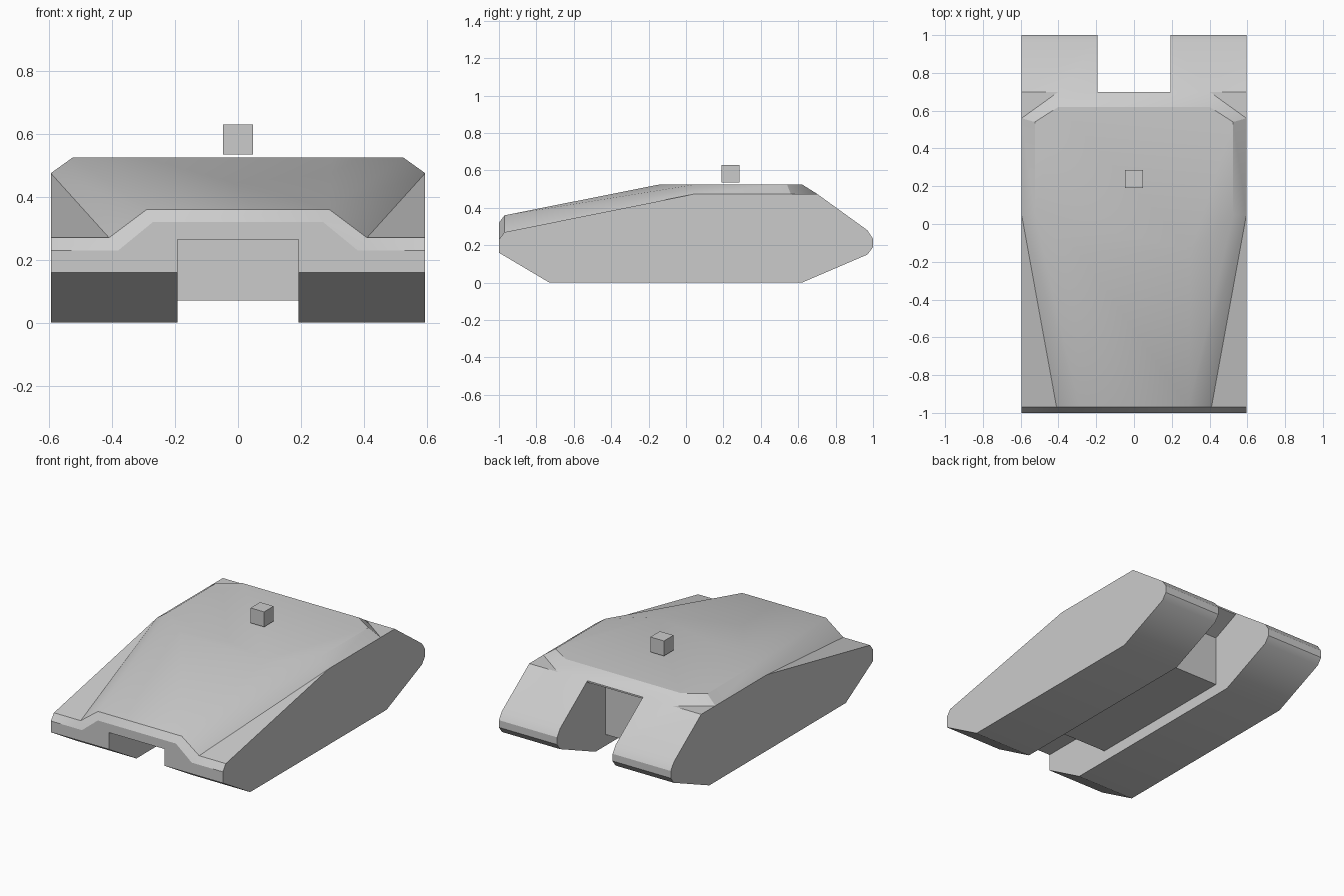
import bpy, bmesh
import math

if "Cube" in bpy.data.objects:
    bpy.data.objects.remove(bpy.data.objects["Cube"])


def finish(name, bm):
    bmesh.ops.recalc_face_normals(bm, faces=bm.faces)
    mesh = bpy.data.meshes.new(name)
    bm.to_mesh(mesh)
    bm.free()
    ob = bpy.data.objects.new(name, mesh)
    bpy.context.collection.objects.link(ob)
    return ob


def side_extrusion(name, profile, half_width):
    """Extrude a (y, z) profile symmetrically along x."""
    bm = bmesh.new()
    face = bm.faces.new([bm.verts.new((-half_width, y, z)) for y, z in profile])
    new = bmesh.ops.extrude_face_region(bm, geom=[face])["geom"]
    verts = [v for v in new if isinstance(v, bmesh.types.BMVert)]
    bmesh.ops.translate(bm, verts=verts, vec=(2 * half_width, 0, 0))
    return finish(name, bm)


def mirrored_hull(name, points):
    """Convex solid around points given for one side only."""
    bm = bmesh.new()
    for x, y, z in points:
        bm.verts.new((x, y, z))
        bm.verts.new((-x, y, z))
    res = bmesh.ops.convex_hull(bm, input=bm.verts)
    loose = [v for v in bm.verts if not v.link_faces]
    bmesh.ops.delete(bm, geom=loose, context='VERTS')
    bmesh.ops.dissolve_limit(bm, angle_limit=0.01, verts=bm.verts, edges=bm.edges)
    return finish(name, bm)


def combine(target, tool, operation):
    mod = target.modifiers.new("combine", 'BOOLEAN')
    mod.operation = operation
    mod.solver = 'EXACT'
    mod.object = tool
    bpy.context.view_layer.objects.active = target
    bpy.ops.object.modifier_apply(modifier=mod.name)
    bpy.data.objects.remove(tool)


# Lower hull with the side pod outline
hull = side_extrusion("hull", [
    (-1, .16), (-.73, 0), (.62, 0), (.97, .15), (1, .19), (1, .235),
    (.97, .28), (.7, .475), (.05, .475), (-.97, .27), (-1, .23)], .595)

# Raised, chamfered deck tapering towards the nose
deck = mirrored_hull("deck", [
    (.38, -1, .23), (.27, -1, .32), (.41, -.97, .27), (.29, -.97, .36),
    (.3, -.14, .525), (.525, .05, .525), (.595, .05, .475),
    (.525, .54, .525), (.595, .56, .475), (.4, .62, .525), (.4, .7, .475),
    (.38, -1, .2), (.4, .65, .3)])
combine(hull, deck, 'UNION')

# Channel between the pods, leaving the belly box
channel = side_extrusion("channel_cutter", [
    (-1.1, -.1), (-1.1, .265), (-.5, .265), (-.5, .07), (.52, .07),
    (.52, .385), (.7, .465), (.7, .7), (1.1, .7), (1.1, -.1)], .192)
combine(hull, channel, 'DIFFERENCE')

bpy.ops.object.select_all(action='DESELECT')
hull.select_set(True)
bpy.context.view_layer.objects.active = hull
bpy.ops.object.shade_smooth_by_angle(angle=math.radians(30))

# Small marker cube floating over the deck
bpy.ops.mesh.primitive_cube_add(size=.094, location=(0, .238, .582))
bpy.context.object.name = "top_cube"
